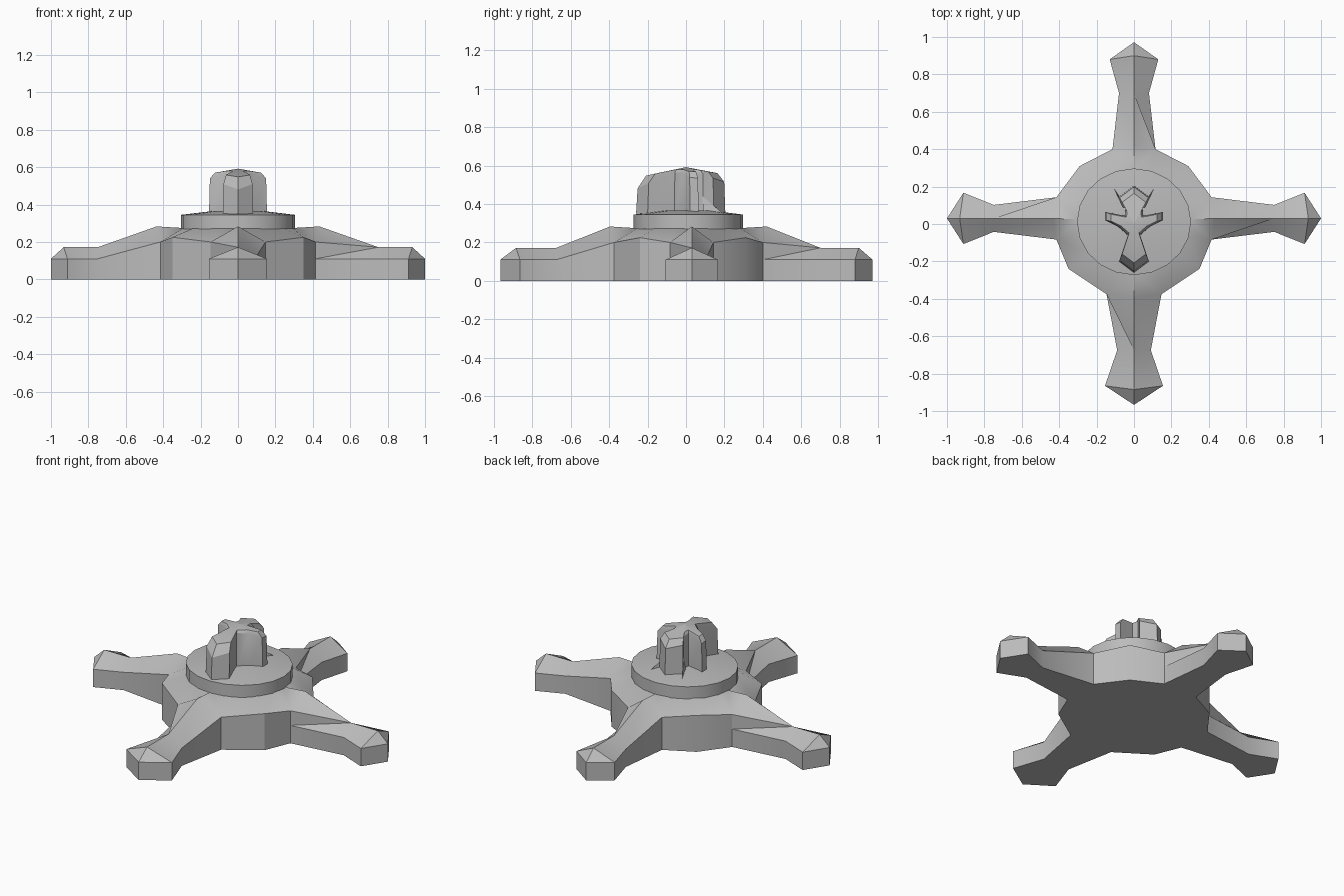
import bpy, bmesh, math
from mathutils import Vector

cube = bpy.data.objects.get("Cube")
if cube:
    bpy.data.objects.remove(cube, do_unlink=True)

GREY = (0.5, 0.5, 0.5, 1)
stone = bpy.data.materials.new("grey_stone")
stone.use_nodes = True
stone.diffuse_color = GREY
stone.node_tree.nodes["Principled BSDF"].inputs["Base Color"].default_value = GREY


def face(bm, *points):
    bm.faces.new([bm.verts.new(p) for p in points])


def finish(bm, name, angle=30):
    """Weld the faces, orient them and make the object."""
    bmesh.ops.remove_doubles(bm, verts=bm.verts, dist=0.0005)
    bmesh.ops.recalc_face_normals(bm, faces=bm.faces)
    mesh = bpy.data.meshes.new(name)
    bm.to_mesh(mesh)
    bm.free()
    mesh.materials.append(stone)
    obj = bpy.data.objects.new(name, mesh)
    bpy.context.collection.objects.link(obj)
    bpy.ops.object.select_all(action='DESELECT')
    obj.select_set(True)
    bpy.context.view_layer.objects.active = obj
    bpy.ops.object.shade_smooth_by_angle(angle=math.radians(angle))
    return obj


def at(p, z):
    return Vector((p[0], p[1], z))


CENTRE = Vector((0, 0.012, 0))
RIM_X, RIM_Y = 0.305, 0.285


def inner(p):
    """Point under the disc rim in the direction of p."""
    d = Vector((p[0], p[1], 0)) - CENTRE
    k = 0.98 / math.hypot(d.x / RIM_X, d.y / RIM_Y)
    return at(CENTRE + d * k, 0.275)


# Base with four knobbed arms
LOW, SIDE, CORNER, RIDGE, CREST = 0.11, 0.20, 0.225, 0.172, 0.283
side_arm = ((0.415, 0.113), (0.75, 0.072), (0.912, 0.137), 1.0, 0.03)
back_arm = ((0.40, 0.115), (0.70, 0.08), (0.88, 0.13), 0.972, 0)
front_arm = ((0.375, 0.147), (0.675, 0.09), (0.865, 0.155), 0.967, 0)
arms = [(side_arm, (1, 0)), (back_arm, (0, 1)), (side_arm, (-1, 0)), (front_arm, (0, -1))]
corners = [(0.29, 0.31), (-0.29, 0.31), (-0.35, -0.24), (0.35, -0.24)]

bm = bmesh.new()
outline, body_sides, under_disc = [], [], []
for (side, neck, knob, tip_u, y_off), (dx, dy) in arms:
    def place(u, v):
        return Vector((u * dx - v * dy, u * dy + v * dx + y_off, 0))

    tip = place(tip_u, 0)
    crest, neck_top = at(place(side[0] + 0.02, 0), CREST), at(place(neck[0], 0), RIDGE)
    knob_top = at(place(knob[0] + 0.02, 0), RIDGE)
    pts = {s: [place(u, v * s) for u, v in (side, neck, knob)] for s in (-1, 1)}
    for s, (a, n, k) in pts.items():
        face(bm, inner(crest), inner(a), at(a, SIDE), crest)
        face(bm, neck_top, knob_top, at(k, LOW), at(n, LOW))
        face(bm, knob_top, at(tip, LOW), at(k, LOW))
        face(bm, n, k, at(k, LOW), at(n, LOW))
        face(bm, k, tip, at(tip, LOW), at(k, LOW))
        if s > 0:
            face(bm, crest, neck_top, at(n, LOW), at(a, SIDE))
            face(bm, a, n, at(n, LOW), at(a, SIDE))
        else:  # stepped flank
            face(bm, crest, neck_top, at(a, SIDE))
            face(bm, at(a, SIDE), neck_top, at(a, LOW))
            face(bm, at(a, LOW), neck_top, at(n, LOW))
            face(bm, a, n, at(n, LOW), at(a, LOW))
    outline.append(pts[-1] + [tip] + pts[1][::-1])
    body_sides.append((pts[-1][0], pts[1][0]))
    under_disc.append([inner(pts[-1][0]), inner(crest), inner(pts[1][0])])

# Body walls and shoulders between the arms
bottom, cap = [], []
for i, c in enumerate(corners):
    a, b = body_sides[i][1], body_sides[(i + 1) % 4][0]
    for p, zp, q, zq in ((a, SIDE, c, CORNER), (c, CORNER, b, SIDE)):
        face(bm, at(p, 0), at(q, 0), at(q, zq), at(p, zp))
        face(bm, at(p, zp), at(q, zq), inner(q), inner(p))
    bottom += outline[i] + [at(c, 0)]
    cap += under_disc[i] + [inner(c)]
face(bm, *bottom)
face(bm, *cap)
finish(bm, "base_with_arms")

# Round plinth with a gently rising top
bm = bmesh.new()
SIDES = 20
rings = []
for scale, z in ((1, 0.27), (1, 0.345), (0.45, 0.365)):
    rings.append([Vector((RIM_X * scale * math.cos(math.tau * i / SIDES),
                          RIM_Y * scale * math.sin(math.tau * i / SIDES) + CENTRE.y, z))
                  for i in range(SIDES)])
for low, high in zip(rings, rings[1:]):
    for i in range(SIDES):
        j = (i + 1) % SIDES
        face(bm, low[i], low[j], high[j], high[i])
face(bm, *rings[0])
face(bm, *rings[-1])
finish(bm, "round_plinth")

# Lobed crown: a mirrored outline drawn in towards a domed top
half = [(0, -0.26), (0.08, -0.2), (0.033, -0.06), (0.085, -0.015), (0.155, 0.02),
        (0.155, 0.065), (0.05, 0.045), (0.045, 0.09), (0.08, 0.145), (0, 0.205)]
loop = half + [(-x, y) for x, y in half[-2:0:-1]]
bm = bmesh.new()


def level(scale, drop):
    ring = []
    for x, y in loop:
        r2 = x * x + y * y
        ring.append(Vector((x * scale, y * scale, 0.59 - drop * (0.02 + 1.5 * r2))))
    return ring


foot = [at(p, 0.35) for p in loop]
shoulder, crown = level(0.97, 0.9), level(0.8, 0.35)
peak = Vector((0, 0, 0.592))
count = len(loop)
for i in range(count):
    j = (i + 1) % count
    face(bm, foot[i], foot[j], shoulder[j], shoulder[i])
    face(bm, shoulder[i], shoulder[j], crown[j], crown[i])
    face(bm, crown[i], crown[j], peak)
face(bm, *foot)
finish(bm, "lobed_crown", 25)

# Thin creases flaring from the crown's back notches
bm = bmesh.new()
for s in (-1, 1):
    root, end = Vector((s * 0.045, 0.085, 0.44)), Vector((s * 0.11, 0.195, 0.35))
    for w in (-0.012, 0.012):
        face(bm, root, end, Vector((s * 0.05 + w, 0.09, 0.355)))
finish(bm, "crown_creases")
